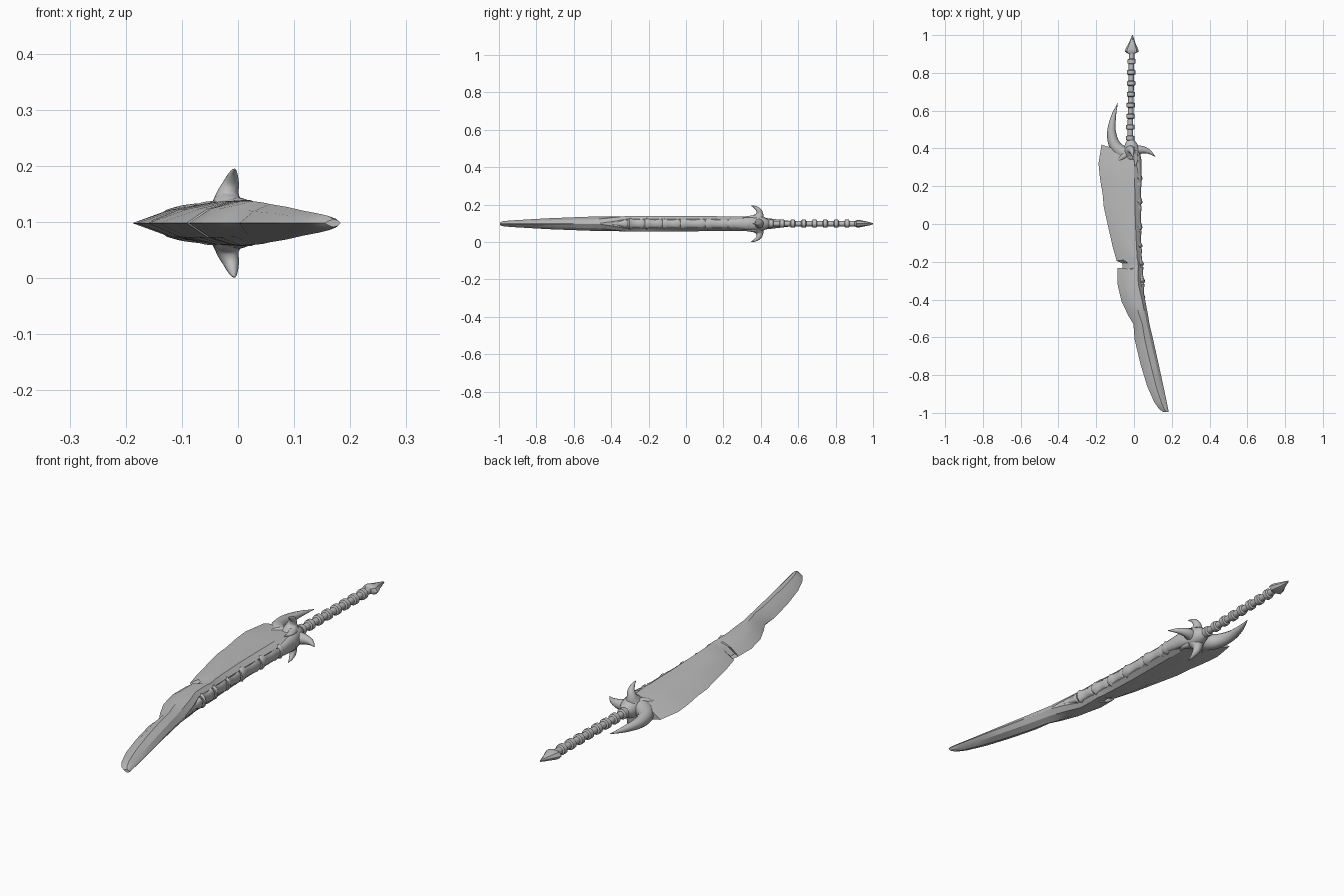
import bpy, bmesh, math
from mathutils import Vector

CZ = 0.098  # height of the sword's mid plane
grey = bpy.data.materials.new("bone grey")
grey.diffuse_color = (0.5, 0.5, 0.5, 1)


def loft(name, rings, angle=35):
    """Skin a list of closed rings and cap both ends."""
    bm = bmesh.new()
    rows = [[bm.verts.new(p) for p in r] for r in rings]
    n = len(rows[0])
    for a, b in zip(rows, rows[1:]):
        for i in range(n):
            j = (i + 1) % n
            bm.faces.new((a[i], a[j], b[j], b[i]))
    bm.faces.new(rows[0])
    bm.faces.new(rows[-1][::-1])
    bmesh.ops.remove_doubles(bm, verts=bm.verts, dist=1e-5)
    bmesh.ops.recalc_face_normals(bm, faces=bm.faces)
    me = bpy.data.meshes.new(name)
    bm.to_mesh(me)
    bm.free()
    me.materials.append(grey)
    ob = bpy.data.objects.new(name, me)
    bpy.context.collection.objects.link(ob)
    bpy.ops.object.select_all(action='DESELECT')
    ob.select_set(True)
    bpy.context.view_layer.objects.active = ob
    bpy.ops.object.shade_smooth_by_angle(angle=math.radians(angle))
    return ob


def spline(pts, steps=5):
    """Smooth interpolation of control tuples of any size."""
    pts = [Vector(p) for p in pts]
    ext = [2 * pts[0] - pts[1]] + pts + [2 * pts[-1] - pts[-2]]
    out = []
    for a, b, c, d in zip(ext, ext[1:], ext[2:], ext[3:]):
        for k in range(steps):
            t = k / steps
            out.append(0.5 * (2 * b + (c - a) * t + (2 * a - 5 * b + 4 * c - d) * t * t
                              + (3 * b - a - 3 * c + d) * t ** 3))
    return out + [pts[-1]]


def horn(name, path, flat=1.0, up=(0, 0, 1), sides=12):
    """Curved spike; path holds x, y, z offset and radius as pairs of vectors."""
    pos = spline([p[:3] for p in path])
    rad = spline([(p[3], 0) for p in path])
    up = Vector(up)
    rings = []
    for i, p in enumerate(pos):
        t = (pos[min(i + 1, len(pos) - 1)] - pos[max(i - 1, 0)]).normalized()
        s = t.cross(up).normalized()
        u = s.cross(t)
        r = max(rad[i][0], 0.0012)
        ring = []
        for k in range(sides):
            a = math.tau * k / sides
            ring.append(p + Vector((0, 0, CZ)) + s * r * math.cos(a) + u * r * flat * math.sin(a))
        rings.append(ring)
    return loft(name, rings, 60)


# Blade: left edge x, y, right edge x, y, half thickness, tip blend
stations = [
    (-0.172, 0.42, 0.025, 0.36, 0.034, 0),
    (-0.188, 0.32, 0.027, 0.30, 0.038, 0),
    (-0.180, 0.24, 0.028, 0.23, 0.039, 0),
    (-0.166, 0.16, 0.028, 0.16, 0.040, 0),
    (-0.160, 0.09, 0.028, 0.09, 0.040, 0),
    (-0.140, 0.00, 0.028, 0.00, 0.041, 0),
    (-0.113, -0.12, 0.030, -0.11, 0.041, 0),
    (-0.092, -0.195, 0.032, -0.18, 0.041, 0),
    (-0.062, -0.208, 0.033, -0.20, 0.041, 0),
    (-0.060, -0.245, 0.034, -0.225, 0.041, 0),
    (-0.087, -0.232, 0.035, -0.245, 0.041, 0),
    (-0.087, -0.32, 0.038, -0.32, 0.041, 0),
    (-0.066, -0.41, 0.056, -0.385, 0.041, 0.5),
    (-0.030, -0.485, 0.072, -0.47, 0.039, 1),
    (-0.003, -0.53, 0.082, -0.53, 0.037, 1),
    (0.003, -0.61, 0.101, -0.61, 0.034, 1),
    (0.034, -0.74, 0.130, -0.74, 0.029, 1),
    (0.070, -0.86, 0.156, -0.86, 0.022, 1),
    (0.108, -0.945, 0.173, -0.94, 0.017, 1),
    (0.135, -0.982, 0.181, -0.98, 0.013, 1),
    (0.155, -0.995, 0.183, -0.995, 0.007, 1),
]
body = [(0, 0), (0.3, 0.62), (0.62, 0.93), (0.88, 1.0), (1.0, 0.6)]
tip = [(0, 0), (0.25, 0.62), (0.55, 1.0), (0.85, 0.62), (1.0, 0.03)]
rings = []
for xl, yl, xr, yr, h, w in stations:
    half = []
    for (f0, g0), (f1, g1) in zip(body, tip):
        f, g = f0 + (f1 - f0) * w, g0 + (g1 - g0) * w
        half.append((xl + (xr - xl) * f, yl + (yr - yl) * f, g * h))
    rings.append([(x, y, CZ + z) for x, y, z in half]
                 + [(x, y, CZ - z) for x, y, z in half[:0:-1]])
loft("blade", rings, 28)

# Row of bony segments along the thick back of the blade, each ending in a spur
cuts = [0.35, 0.23, 0.105, -0.03, -0.125, -0.22, -0.31, -0.40]
prof = [(0.0, 0.008, 0.018), (0.12, 0.013, 0.028), (0.4, 0.008, 0.023),
        (0.7, 0.009, 0.024), (0.9, 0.017, 0.031), (1.0, 0.014, 0.024)]
for n, (a, b) in enumerate(zip(cuts, cuts[1:])):
    last = n == len(cuts) - 2
    rings = []
    for t, out, hz in prof:
        y = a + (b - a) * t
        x0 = 0.028 if y > -0.11 else 0.028 + (-0.11 - y) * 0.075
        if last:
            hz *= 1 - 0.7 * t
            out *= 1 - 0.4 * t
        rings.append([(x0 - 0.006 + (out + 0.006) * math.cos(q), y, CZ + hz * math.sin(q))
                      for q in [math.tau * k / 12 for k in range(12)]])
    loft(f"spine_segment_{n + 1}", rings, 40)

# Guard: swollen core, sheath running down the back, and horns
horn("guard_core", [(-0.015, 0.325, 0, 0.022), (-0.013, 0.35, 0, 0.041), (-0.013, 0.385, 0, 0.044),
                    (-0.016, 0.42, 0, 0.034), (-0.018, 0.445, 0, 0.018)], sides=16)
horn("back_sheath", [(0.028, 0.21, 0, 0.010), (0.024, 0.27, 0, 0.017),
                     (0.015, 0.35, 0, 0.022), (0.0, 0.40, 0, 0.02)], flat=1.6)
horn("large_side_horn", [(-0.01, 0.375, 0, 0.036), (-0.06, 0.378, 0, 0.036), (-0.103, 0.42, 0, 0.031),
                         (-0.119, 0.49, 0, 0.023), (-0.108, 0.57, 0, 0.013), (-0.087, 0.638, 0, 0.001)])
horn("small_side_horn", [(0.0, 0.385, 0, 0.03), (0.04, 0.393, 0, 0.021),
                         (0.078, 0.383, 0, 0.012), (0.113, 0.357, 0, 0.001)])
for s, label in ((1, "upper"), (-1, "lower")):
    horn(label + "_horn", [(-0.018, 0.385, s * 0.025, 0.036), (-0.018, 0.393, s * 0.05, 0.021),
                           (-0.012, 0.388, s * 0.072, 0.014), (-0.008, 0.368, s * 0.089, 0.007),
                           (-0.006, 0.348, s * 0.096, 0.001)], up=(1, 0, 0))
    # Claws gripping the blade faces
    horn(label + "_outer_claw", [(-0.03, 0.38, s * 0.026, 0.02), (-0.06, 0.355, s * 0.028, 0.014),
                                 (-0.09, 0.332, s * 0.026, 0.002)], flat=0.7)
    horn(label + "_inner_claw", [(0.0, 0.37, s * 0.032, 0.02), (0.01, 0.34, s * 0.034, 0.012),
                                 (0.006, 0.305, s * 0.036, 0.002)], flat=0.7)

# Grip: shaft with raised rings, turned from one profile
grip = [(0.42, 0.016)]
for k in range(8):
    y = 0.455 + k * 0.058
    grip += [(y - 0.014, 0.0145), (y - 0.010, 0.022), (y + 0.010, 0.022), (y + 0.014, 0.0145)]
grip.append((0.915, 0.014))
loft("grip", [[(-0.021 + (y - 0.42) * 0.018 + r * math.cos(q), y, CZ + r * math.sin(q))
               for q in [math.tau * k / 14 for k in range(14)]] for y, r in grip], 35)

# Pommel: flattened arrowhead
head = [(0.90, 0.014, 0.013), (0.912, 0.036, 0.019), (0.925, 0.034, 0.02),
        (0.955, 0.019, 0.014), (0.98, 0.009, 0.009), (1.0, 0.002, 0.003)]
loft("pommel", [[(-0.013 + 0.05 * (y - 0.9) + w * math.cos(q), y, CZ + h * math.sin(q))
                 for q in [math.tau * k / 8 for k in range(8)]] for y, w, h in head], 35)
